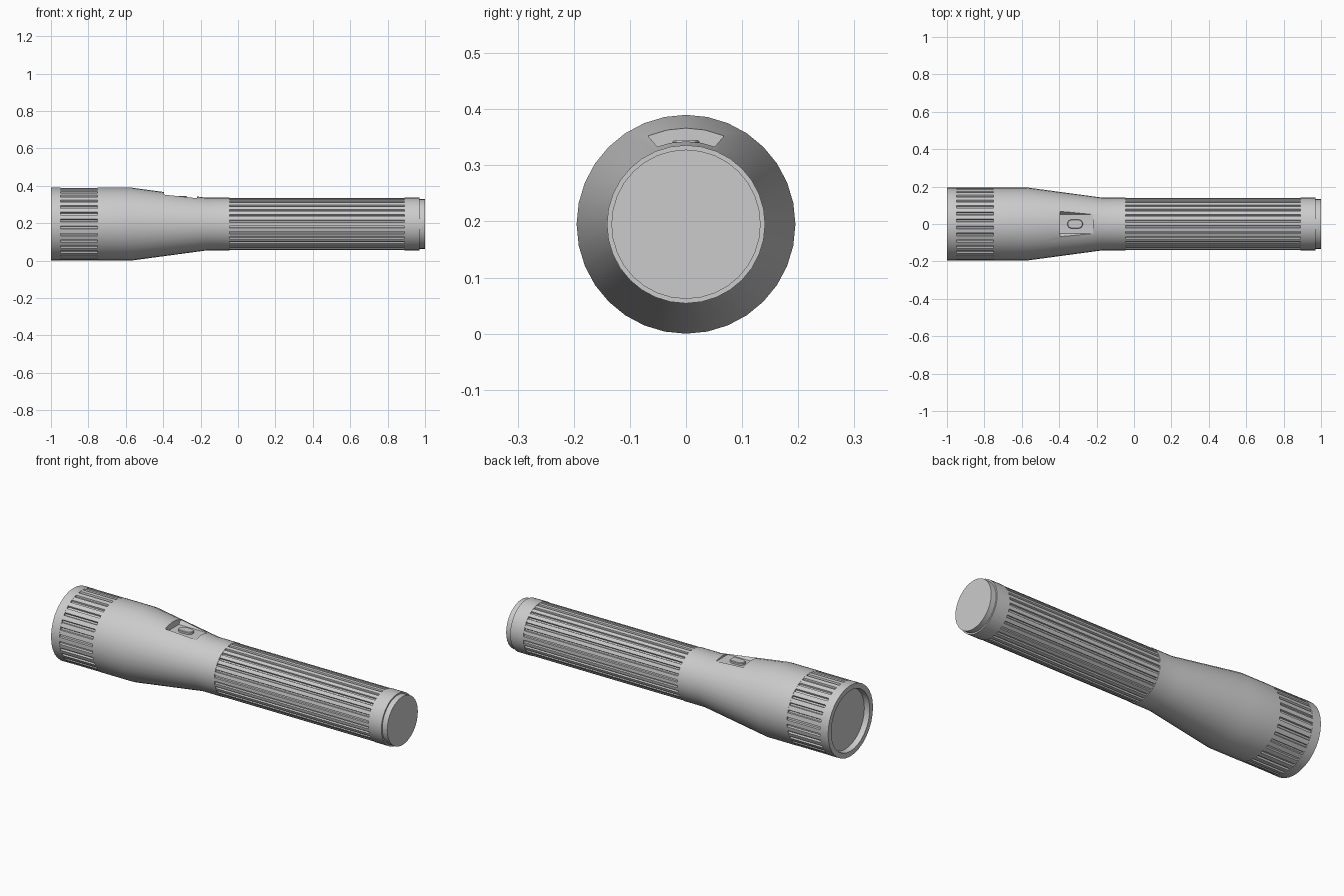
import bpy, bmesh
from math import sin, cos, tau, pi, radians

AXIS_Z = 0.195   # height of the long axis
SIDES = 32

cube = bpy.data.objects.get("Cube")
if cube:
    bpy.data.objects.remove(cube)

grey = bpy.data.materials.new("plain grey")
grey.use_nodes = True
colour = (0.6, 0.6, 0.6, 1)
grey.diffuse_color = colour
grey.node_tree.nodes["Principled BSDF"].inputs["Base Color"].default_value = colour


def finish(name, bm):
    bmesh.ops.recalc_face_normals(bm, faces=bm.faces)
    mesh = bpy.data.meshes.new(name)
    bm.to_mesh(mesh)
    bm.free()
    mesh.materials.append(grey)
    obj = bpy.data.objects.new(name, mesh)
    bpy.context.collection.objects.link(obj)
    return obj


def smooth(obj):
    bpy.ops.object.select_all(action='DESELECT')
    obj.select_set(True)
    bpy.context.view_layer.objects.active = obj
    bpy.ops.object.shade_smooth_by_angle(angle=radians(25))


def skin(name, rings):
    """Join rings of (x, y, z) points and close both ends."""
    bm = bmesh.new()
    loops = [[bm.verts.new(p) for p in ring] for ring in rings]
    for a, b in zip(loops, loops[1:]):
        for i in range(len(a)):
            j = (i + 1) % len(a)
            bm.faces.new((a[i], a[j], b[j], b[i]))
    bm.faces.new(loops[0])
    bm.faces.new(loops[-1])
    return finish(name, bm)


def circle(x, r):
    return [(x, r * sin(tau * i / SIDES), AXIS_Z + r * cos(tau * i / SIDES))
            for i in range(SIDES)]


def lathe(name, profile):
    return skin(name, [circle(x, r) for x, r in profile])


def ribbed_sleeve(name, x0, x1, r, depth, count):
    """Cylinder with evenly spaced lengthwise grooves."""
    outline = []
    for i in range(count):
        for t, radius in ((-0.3, r), (0, r), (0.3, r), (0.38, r - depth), (0.62, r - depth)):
            a = tau * (i + t) / count
            outline.append((radius * sin(a), AXIS_Z + radius * cos(a)))
    return skin(name, [[(x, y, z) for y, z in outline] for x in (x0, x1)])


# Front bezel with the recessed lens
smooth(lathe("front_bezel", [(-0.97, 0.163), (-1, 0.167), (-1, 0.195), (-0.95, 0.195)]))

# Ribbed grips
smooth(ribbed_sleeve("head_grip", -0.95, -0.75, 0.194, 0.009, 32))
smooth(ribbed_sleeve("handle_grip", -0.045, 0.89, 0.139, 0.008, 28))

# Tapered head and neck
head = lathe("tapered_head", [(-0.75, 0.195), (-0.57, 0.195), (-0.17, 0.141), (-0.045, 0.141)])

# Switch pocket cut into the taper
section = [(-0.05, 0.332), (0.05, 0.332), (0.093, 0.382), (-0.093, 0.382)]
cutter = skin("pocket_cutter", [[(x, y, z) for y, z in section] for x in (-0.395, -0.22)])
cutter.hide_render = True
cut = head.modifiers.new("pocket", 'BOOLEAN')
cut.operation = 'DIFFERENCE'
cut.solver = 'EXACT'
cut.object = cutter
bpy.context.view_layer.objects.active = head
bpy.ops.object.modifier_apply(modifier=cut.name)
bpy.data.objects.remove(cutter)
smooth(head)


# Rounded switch button
def pill(z, grow):
    half, r, steps = 0.018, 0.024 + grow, 8
    points = []
    for side in (1, -1):
        for i in range(steps + 1):
            a = pi * i / steps - pi / 2
            points.append((-0.315 + side * (half + r * cos(a)), side * r * sin(a), z))
    return points


smooth(skin("switch_button", [pill(0.325, 0), pill(0.342, 0), pill(0.345, -0.003)]))

# Tail cap with its stepped end
smooth(lathe("tail_cap", [(0.89, 0.141), (0.97, 0.141), (0.97, 0.133), (1, 0.133)]))
